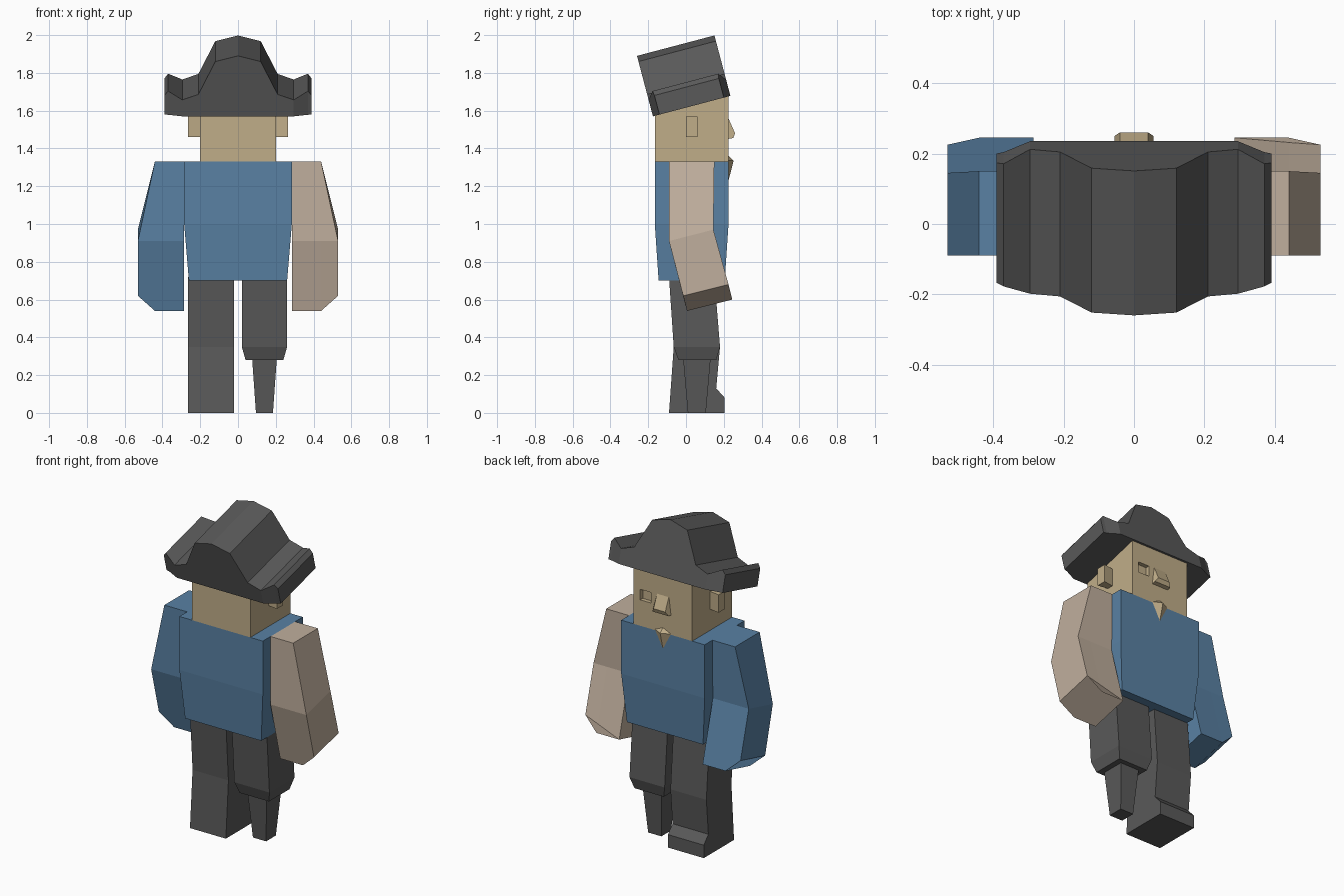
import bpy, bmesh
from mathutils import Vector

if "Cube" in bpy.data.objects:
    bpy.data.objects.remove(bpy.data.objects["Cube"])


def material(name, rgb):
    m = bpy.data.materials.new(name)
    m.diffuse_color = (*rgb, 1)
    m.use_nodes = True
    m.node_tree.nodes["Principled BSDF"].inputs["Base Color"].default_value = m.diffuse_color
    return m


DARK = material("dark_cloth", (0.10, 0.10, 0.10))
BLUE = material("blue_cloth", (0.10, 0.22, 0.37))
SKIN = material("skin", (0.53, 0.42, 0.25))
SLEEVE = material("bare_arm_tan", (0.53, 0.43, 0.34))


def loft(name, rings, mat=None, mirror=False):
    """Join rings of equal point count with flat quads and cap both ends."""
    bm = bmesh.new()
    sign = -1 if mirror else 1
    vs = [[bm.verts.new((sign * p[0], p[1], p[2])) for p in r] for r in rings]
    n = len(vs[0])
    for a, b in zip(vs, vs[1:]):
        for i in range(n):
            j = (i + 1) % n
            bm.faces.new((a[i], a[j], b[j], b[i]))
    bm.faces.new(vs[0])
    bm.faces.new(vs[-1])
    bmesh.ops.remove_doubles(bm, verts=bm.verts, dist=1e-5)
    bmesh.ops.recalc_face_normals(bm, faces=bm.faces)
    me = bpy.data.meshes.new(name)
    bm.to_mesh(me)
    bm.free()
    ob = bpy.data.objects.new(name, me)
    bpy.context.collection.objects.link(ob)
    if mat:
        me.materials.append(mat)
    return ob


def rect(x0, x1, y0, y1, z0, z1=None):
    """Four-sided ring; z0 is the height at y0, z1 the height at y1."""
    z1 = z0 if z1 is None else z1
    return [(x0, y0, z0), (x1, y0, z0), (x1, y1, z1), (x0, y1, z1)]


# Torso
loft("torso", [rect(-.26, .26, -.145, .205, .70),
               rect(-.285, .285, -.165, .225, 1.0),
               rect(-.285, .285, -.165, .225, 1.33)], BLUE)

# Head with a slanted top meeting the hat, and one recessed eye
head = loft("head", [rect(-.2, .2, -.165, .225, 1.33),
                     rect(-.2, .2, -.165, .225, 1.58, 1.68)], SKIN)
cutter = loft("eye_cutter", [rect(.08, .155, .20, .30, 1.49),
                             rect(.08, .155, .20, .30, 1.555)], SKIN)
cutter.hide_render = True
cutter.display_type = 'WIRE'
cut = head.modifiers.new("eye_socket", 'BOOLEAN')
cut.operation = 'DIFFERENCE'
cut.solver = 'EXACT'
cut.object = cutter

# Ears
for side in (False, True):
    loft("ear_left" if side else "ear_right",
         [[(x, y, z) for y, z in ((a, 1.46), (b, 1.46), (b, 1.57), (a, 1.57))]
          for x, a, b in ((.19, .012, .048), (.265, 0, .06))], SKIN, side)

# Nose: narrow at the bridge, leaning outward to the tip
loft("nose", [[(s * .04, .22, 1.57), (s * .04, .26, 1.48), (s * .055, .25, 1.455),
               (s * .055, .22, 1.45)] for s in (-1, 1)], SKIN)

# Pointed chin beard
loft("chin_beard", [[(-.055, .225, 1.335), (0, .225, 1.36), (.055, .225, 1.335),
                     (0, .225, 1.23)], [(0, .252, 1.335)] * 4], SKIN)

# Arms, sleeved on the left and bare on the right
for name, mat, side in (("right_arm", SLEEVE, False), ("left_arm", BLUE, True)):
    x = .285

    def arm_ring(mid, out, y0, y1, za, zb, lift, shift):
        # inner, middle and outer edge; the outer edge may be chamfered upward
        return [(x, y0, za), (mid, y0, za), (out, y0 - shift, za + lift),
                (out, y1 - shift, zb + lift), (mid, y1, zb), (x, y1, zb)]
    loft(name, [arm_ring(.40, .44, -.09, .15, 1.33, 1.33, 0, 0),
                arm_ring(.44, .53, -.09, .145, .91, .97, 0, 0),
                arm_ring(.44, .53, .005, .245, .54, .60, .08, .02)], mat, side)

# Booted left leg from a side profile
side_profile = [(-.09, .72), (.15, .72), (.18, .35), (.16, .13), (.205, .08),
                (.205, 0), (-.09, 0), (-.065, .35)]
loft("left_leg", [[(x, y, z) for y, z in side_profile] for x in (-.265, -.02)], DARK)

# Right leg with wooden peg
loft("right_leg", [rect(.02, .26, -.09, .15, .72),
                   rect(.02, .26, -.065, .18, .35),
                   rect(.04, .24, -.04, .16, .28)], DARK)
loft("peg", [rect(.075, .205, -.015, .13, .285),
             rect(.095, .185, .01, .105, 0)], DARK)

# Hat: cross-sections along x in a frame tilted back
ORIGIN = Vector((0, -.175, 1.57))
DEPTH, UP = Vector((0, .967, .255)), Vector((0, -.255, .967))
# half-width, height, inset of the front and back faces
half = [(.39, .105, .036), (.37, .13, .032), (.295, .09, 0), (.21, .12, 0),
        (.12, .30, 0)]
stations = [(-x, h, d) for x, h, d in half] + [(0, .331, 0)] + half[::-1]
rings = []
for x, h, d in stations:
    rings.append([ORIGIN + Vector((x, 0, 0)) + DEPTH * a + UP * b
                  for a, b in ((d, 0), (.424 - d, 0), (.424 - d, h), (d, h))])
loft("hat", rings, DARK)
